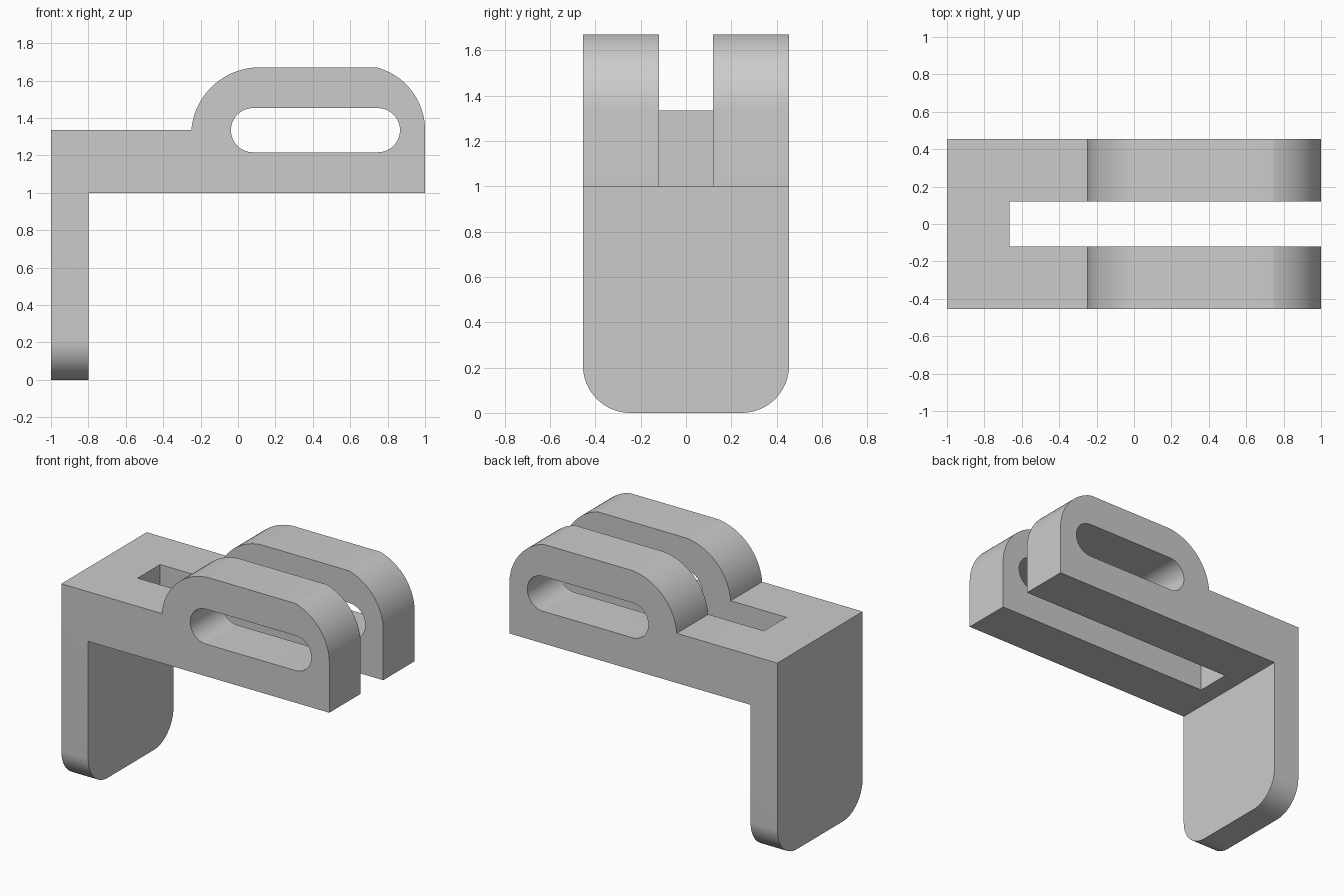
import bpy
import bmesh
from math import sin, cos, radians

cube = bpy.data.objects.get("Cube")
if cube:
    bpy.data.objects.remove(cube, do_unlink=True)

grey = bpy.data.materials.new("plain grey")
grey.use_nodes = True
COLOR = (0.6, 0.6, 0.6, 1)
grey.diffuse_color = COLOR
grey.node_tree.nodes["Principled BSDF"].inputs["Base Color"].default_value = COLOR


def arc(cx, cz, r, start, end, steps=18):
    """Points along a circular arc, angles in degrees."""
    angles = [radians(start + (end - start) * i / steps) for i in range(steps + 1)]
    return [(cx + r * cos(a), cz + r * sin(a)) for a in angles]


def prism(name, profile, place, low, high):
    """Extrude a closed 2D profile between two depths."""
    bm = bmesh.new()
    base = bm.faces.new([bm.verts.new(place(u, v, low)) for u, v in profile])
    moved = bmesh.ops.extrude_face_region(bm, geom=[base])["geom"]
    verts = [g for g in moved if isinstance(g, bmesh.types.BMVert)]
    offset = place(0, 0, high - low)
    bmesh.ops.translate(bm, verts=verts, vec=offset)
    bmesh.ops.recalc_face_normals(bm, faces=bm.faces)
    mesh = bpy.data.meshes.new(name)
    bm.to_mesh(mesh)
    bm.free()
    mesh.materials.append(grey)
    obj = bpy.data.objects.new(name, mesh)
    bpy.context.collection.objects.link(obj)
    return obj


def along_y(u, v, d):
    return (u, d, v)


def along_x(u, v, d):
    return (d, u, v)


def combine(target, cutter, operation):
    """Apply a boolean and discard the cutter."""
    cutter.hide_render = True
    mod = target.modifiers.new(operation.title(), "BOOLEAN")
    mod.operation, mod.solver, mod.object = operation, "EXACT", cutter
    bpy.ops.object.select_all(action="DESELECT")
    bpy.context.view_layer.objects.active = target
    target.select_set(True)
    bpy.ops.object.modifier_apply(modifier=mod.name)
    bpy.data.objects.remove(cutter, do_unlink=True)


HALF = 0.455      # half the bracket width
SHELF = 1.335     # top of the flat arm
CORNER = 0.21     # rounding of the leg

# Bracket body: leg, arm and raised rounded cheeks in one side profile
profile = [(-1, 0), (-0.8, 0), (-0.8, 1), (1, 1)]
profile += arc(0.653, SHELF, 0.347, 0, 74.6)
profile += arc(0.115, 1.305, 0.366, 95, 175.3)
profile += [(-0.25, SHELF), (-1, SHELF)]
body = prism("angle_bracket", profile, along_y, -HALF, HALF)

# Rounded lower corners of the leg
outline = [(HALF, 2), (-HALF, 2)]
outline += arc(CORNER - HALF, CORNER, CORNER, 180, 270)
outline += arc(HALF - CORNER, CORNER, CORNER, 270, 360)
combine(body, prism("leg_outline", outline, along_x, -1.2, 1.2), "INTERSECT")

# Open channel between the two cheeks
channel = [(-0.665, 0.9), (1.2, 0.9), (1.2, 1.9), (-0.665, 1.9)]
combine(body, prism("channel_cutter", channel, along_y, -0.12, 0.12), "DIFFERENCE")

# Long rounded slot through both cheeks
slot = arc(0.08, SHELF, 0.118, 90, 270, 30) + arc(0.748, SHELF, 0.118, -90, 90, 30)
combine(body, prism("slot_cutter", slot, along_y, -1, 1), "DIFFERENCE")

body.select_set(True)
bpy.ops.object.shade_smooth_by_angle(angle=radians(10))
